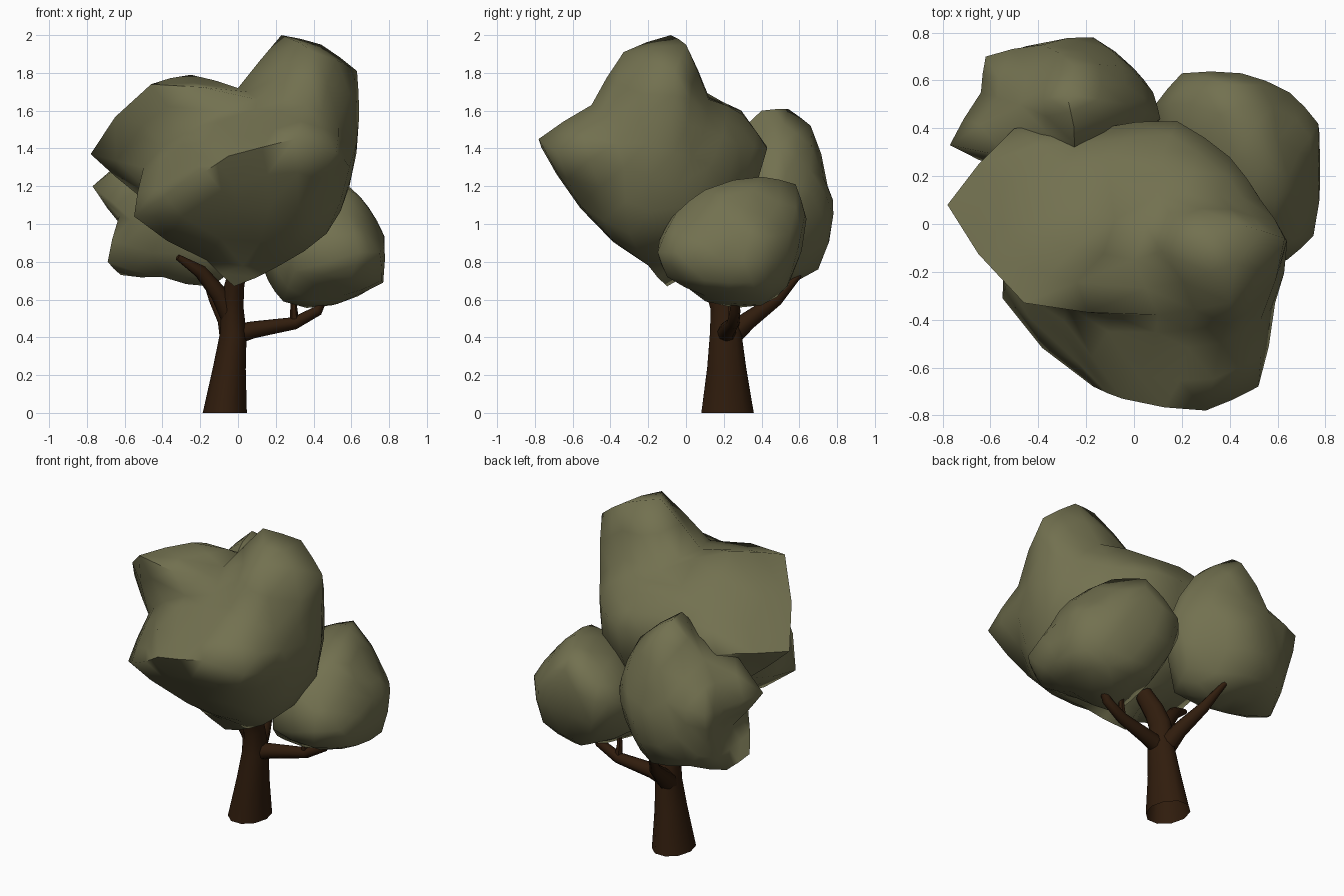
import bpy, bmesh, math
from mathutils import Vector


def material(name, rgb):
    m = bpy.data.materials.new(name)
    m.diffuse_color = (*rgb, 1)
    return m


LEAF = material("olive_leaf", (0.17, 0.165, 0.08))
BARK = material("bark", (0.03, 0.012, 0.004))


def add_object(name, bm, mat, angle):
    bmesh.ops.recalc_face_normals(bm, faces=bm.faces[:])
    me = bpy.data.meshes.new(name)
    bm.to_mesh(me)
    bm.free()
    me.shade_smooth()
    me.set_sharp_from_angle(angle=math.radians(angle))
    me.materials.append(mat)
    bpy.context.collection.objects.link(bpy.data.objects.new(name, me))


def blob(name, centre, points, bulge=0.5):
    """Lumpy closed skin through key points, each face split once and rounded outwards."""
    c = Vector(centre)
    pts = [Vector(p) - c for p in points]
    # connect the points by the hull of their directions
    hull = bmesh.new()
    for p in pts:
        hull.verts.new(p.normalized())
    bmesh.ops.convex_hull(hull, input=hull.verts[:])
    dirs = [p.normalized() for p in pts]
    tris = []
    for f in hull.faces:
        tris.append([min(range(len(dirs)), key=lambda i: (dirs[i] - v.co).length_squared)
                     for v in f.verts])
    hull.free()
    bm = bmesh.new()
    verts = [bm.verts.new(p + c) for p in pts]
    mids = {}

    def mid(a, b):
        key = (min(a, b), max(a, b))
        if key not in mids:
            p = (pts[a] + pts[b]) / 2
            r = (pts[a].length + pts[b].length) / 2
            mids[key] = bm.verts.new(c + p * (1 - bulge + bulge * r / p.length))
        return mids[key]

    for i, j, k in tris:
        ij, jk, ki = mid(i, j), mid(j, k), mid(k, i)
        for tri in ((verts[i], ij, ki), (ij, verts[j], jk), (ki, jk, verts[k]), (ij, jk, ki)):
            bm.faces.new(tri)
    add_object(name, bm, LEAF, 75)


def limb(name, path, sides=10, flat=1.0):
    """Tapered tube through (x, y, z, radius) stations; flat narrows it across x."""
    bm = bmesh.new()
    pos = [Vector(p[:3]) for p in path]
    rings = []
    for i, p in enumerate(path):
        t = pos[min(i + 1, len(pos) - 1)] - pos[max(i - 1, 0)]
        if p[2] == 0:
            t = Vector((0, 0, 1))
        q = Vector((0, 0, 1)).rotation_difference(t)
        rings.append([bm.verts.new(pos[i] + q @ Vector((flat * p[3] * math.cos(a), p[3] * math.sin(a), 0)))
                      for a in (2 * math.pi * k / sides for k in range(sides))])
    for a, b in zip(rings, rings[1:]):
        for k in range(sides):
            n = (k + 1) % sides
            bm.faces.new((a[k], a[n], b[n], b[k]))
    bm.faces.new(rings[-1])
    add_object(name, bm, BARK, 50)


# trunk and branches
limb("trunk", [(-0.07, 0.22, 0, 0.146), (-0.045, 0.215, 0.24, 0.108), (-0.025, 0.21, 0.42, 0.088),
               (-0.03, 0.2, 0.56, 0.074), (-0.02, 0.16, 0.67, 0.066), (0.01, 0.1, 0.8, 0.055)], flat=0.8)
limb("right_branch", [(-0.03, 0.21, 0.41, 0.055), (0.08, 0.22, 0.44, 0.045), (0.3, 0.25, 0.475, 0.033),
                      (0.42, 0.26, 0.54, 0.028), (0.48, 0.26, 0.66, 0.015)], 8)
limb("right_twig", [(0.3, 0.25, 0.47, 0.026), (0.295, 0.24, 0.56, 0.018), (0.3, 0.24, 0.66, 0.012)], 6)
limb("back_branch", [(-0.03, 0.2, 0.38, 0.065), (-0.06, 0.33, 0.49, 0.048),
                     (-0.12, 0.48, 0.6, 0.034), (-0.18, 0.6, 0.73, 0.015)], 8)
limb("left_branch", [(-0.03, 0.2, 0.48, 0.05), (-0.1, 0.17, 0.63, 0.046),
                     (-0.2, 0.12, 0.75, 0.036), (-0.32, 0.07, 0.825, 0.016)], 8)

# large crown: front and top
blob("main_crown", (0.03, -0.13, 1.33), [
    (-0.78, 0.08, 1.37), (-0.5, 0.4, 1.4), (-0.46, -0.33, 1.74), (-0.55, -0.31, 1.04),
    (-0.25, -0.1, 1.79), (0, -0.15, 1.72), (0.23, -0.08, 2.0), (0.44, 0, 1.95),
    (0.63, -0.06, 1.81), (0.4, -0.33, 1.91), (-0.15, 0.4, 1.42), (0.18, 0.43, 1.4),
    (0.4, 0.28, 1.42), (0.12, 0.3, 1.58), (-0.3, 0.25, 1.6), (0.64, -0.08, 1.55),
    (0.59, -0.05, 1.2), (0.59, -0.33, 1.3), (0.52, -0.68, 1.38), (0.3, -0.78, 1.45),
    (-0.05, -0.73, 1.36), (-0.17, -0.68, 1.28), (0, -0.54, 1.08), (0.32, -0.56, 1.1),
    (0.47, -0.3, 0.95), (0.22, -0.2, 0.78), (-0.02, -0.1, 0.67), (-0.17, -0.18, 0.81),
    (-0.28, 0.28, 1.02), (0.2, 0.28, 1.02), (0, 0.15, 0.83), (0.45, 0.1, 1.0),
    (-0.5, 0.1, 1.13), (0.08, -0.52, 1.55), (0.36, -0.5, 1.63), (-0.3, -0.46, 1.34),
    (0.53, -0.4, 1.55), (0.53, 0.1, 1.5), (0.36, 0.12, 1.66), (0.1, 0.12, 1.66),
    (-0.28, -0.34, 1.5), (-0.5, -0.18, 1.3), (0.1, -0.38, 1.66)])

# tall clump: back left
blob("back_left_clump", (-0.3, 0.47, 1.08), [
    (-0.25, 0.4, 1.6), (-0.28, 0.54, 1.61), (-0.25, 0.66, 1.52), (-0.38, 0.75, 1.2),
    (-0.17, 0.78, 1.05), (-0.62, 0.7, 1.16), (-0.64, 0.55, 1.15), (-0.77, 0.33, 1.2),
    (-0.63, 0.28, 1.04), (-0.69, 0.35, 0.8), (-0.62, 0.48, 0.73), (-0.4, 0.35, 0.72),
    (-0.15, 0.5, 0.67), (-0.25, 0.7, 0.76), (-0.5, 0.68, 0.8), (0, 0.65, 1.05),
    (0.08, 0.55, 1.1), (0.11, 0.44, 1.1), (0.02, 0.5, 0.8), (-0.05, 0.3, 0.75),
    (-0.25, 0.22, 1.0), (-0.5, 0.22, 1.0), (-0.03, 0.5, 1.42), (-0.48, 0.5, 1.4),
    (-0.25, 0.28, 1.48), (-0.05, 0.66, 1.28), (-0.6, 0.66, 0.96), (-0.6, 0.4, 0.97)])

# round clump: right
blob("right_clump", (0.46, 0.24, 0.9), [
    (0.2, 0.63, 1.0), (0.45, 0.63, 1.05), (0.65, 0.55, 0.95), (0.77, 0.42, 0.93),
    (0.77, 0.25, 0.94), (0.76, 0.1, 0.7), (0.75, -0.05, 0.85), (0.64, -0.15, 0.85),
    (0.6, -0.1, 0.72), (0.59, 0.1, 1.18), (0.69, 0.3, 1.09), (0.5, 0.4, 1.25),
    (0.4, 0.58, 1.21), (0.58, -0.05, 1.06), (0.55, 0.1, 0.62), (0.5, 0.4, 0.57),
    (0.24, 0.12, 0.59), (0.16, 0.25, 0.7), (0.3, 0.54, 0.67), (0.65, 0.5, 0.7),
    (0.76, 0.35, 0.69), (0.3, -0.08, 0.75), (0.09, 0.5, 0.97), (0.2, 0.1, 0.95),
    (0.35, 0.15, 1.15), (0.22, 0.5, 1.15), (0.35, -0.1, 0.98)])
